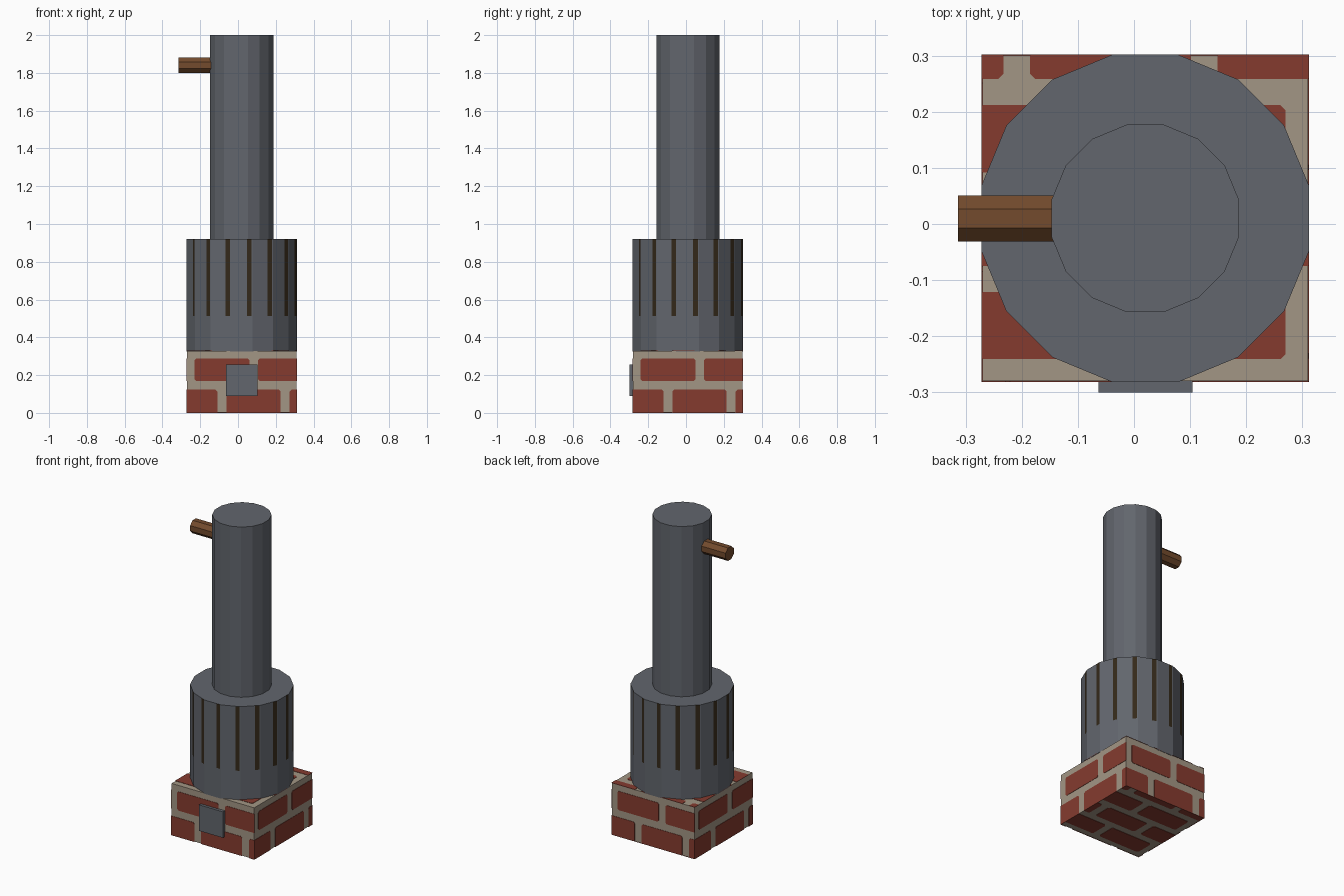
import bpy, bmesh, math
from mathutils import Vector

cube = bpy.data.objects.get("Cube")
if cube:
    bpy.data.objects.remove(cube, do_unlink=True)


def material(name, rgb):
    m = bpy.data.materials.new(name)
    m.use_nodes = True
    m.diffuse_color = (*rgb, 1)
    m.node_tree.nodes["Principled BSDF"].inputs["Base Color"].default_value = (*rgb, 1)
    return m


metal = material("grey_metal", (0.122, 0.132, 0.153))
slot = material("dark_slot", (0.034, 0.022, 0.010))
rust = material("rusty_brown", (0.172, 0.070, 0.026))
brick = material("red_brick", (0.235, 0.044, 0.028))
mortar = material("mortar", (0.365, 0.305, 0.233))


def prism(bm, points, offset):
    """Closed solid from a ring of points swept along an offset; returns the side faces."""
    a = [bm.verts.new(p) for p in points]
    b = [bm.verts.new(Vector(p) + Vector(offset)) for p in points]
    bm.faces.new(a[::-1])
    bm.faces.new(b)
    n = len(a)
    return [bm.faces.new((a[i], a[(i + 1) % n], b[(i + 1) % n], b[i])) for i in range(n)]


def finish(name, bm, *mats):
    bmesh.ops.recalc_face_normals(bm, faces=bm.faces)
    mesh = bpy.data.meshes.new(name)
    bm.to_mesh(mesh)
    bm.free()
    for m in mats:
        mesh.materials.append(m)
    obj = bpy.data.objects.new(name, mesh)
    bpy.context.collection.objects.link(obj)
    return obj


def box(name, lo, hi, mat):
    bm = bmesh.new()
    ring = [(lo[0], lo[1], lo[2]), (hi[0], lo[1], lo[2]), (hi[0], hi[1], lo[2]), (lo[0], hi[1], lo[2])]
    prism(bm, ring, (0, 0, hi[2] - lo[2]))
    return finish(name, bm, mat)


def polygon(sides, apothem):
    """Regular polygon with flat sides facing the axes."""
    r = apothem / math.cos(math.pi / sides)
    return [Vector((r * math.cos((i + 0.5) * math.tau / sides),
                    r * math.sin((i + 0.5) * math.tau / sides))) for i in range(sides)]


CX, CY = 0.02, 0.01      # main axis
S, H, T = 0.584, 0.33, 0.002   # base width, base height, brick relief

# Base: mortar block with thin bricks set flush with its outer size
h = S / 2
box("base_mortar", (CX - h + T, CY - h + T, T), (CX + h - T, CY + h - T, H - T), mortar)

EVEN = [(0.042, 0.332), (0.378, S)]
ODD = [(0, 0.163), (0.21, 0.497), (0.545, S)]


def bricks(bm, origin, u, v, height):
    """Lay running-bond bricks on a face; v runs from the mortar edge inwards."""
    origin, u, v = Vector(origin), Vector(u), Vector(v)
    inward = u.cross(v) * T
    for row in range(4):
        v0 = 0.041 + row * 0.1665
        v1 = min(v0 + 0.12, height)
        if v0 >= height:
            break
        if height - v1 < 0.01:
            v1 = height
        for u0, u1 in (ODD if row % 2 else EVEN):
            ring = []
            # clip brick corners except where the brick runs off the face
            for pu, pv, du, dv in ((u0, v0, 1, 1), (u1, v0, -1, 1), (u1, v1, -1, -1), (u0, v1, 1, -1)):
                if pu in (0, S) or pv == height:
                    ring.append((pu, pv))
                else:
                    c = 0.009
                    pair = [(pu, pv + dv * c), (pu + du * c, pv)]
                    ring += pair if du == dv else pair[::-1]
            prism(bm, [origin + u * p + v * q for p, q in ring], inward)


bm = bmesh.new()
for k in range(4):
    a = k * math.pi / 2
    right = Vector((round(math.cos(a)), round(math.sin(a)), 0))
    out = Vector((right.y, -right.x, 0))
    bricks(bm, Vector((CX, CY, H)) + out * h - right * h, right, (0, 0, -1), H)
bricks(bm, (CX + h, CY - h, H), (-1, 0, 0), (0, 1, 0), S)
finish("base_bricks", bm, brick)
bm = bmesh.new()
bricks(bm, (CX - h, CY - h, 0), (1, 0, 0), (0, 1, 0), S)
for vert in bm.verts:
    vert.co.z = T if vert.co.z > T / 2 else 0
finish("underside_bricks", bm, brick)

# Small door on the front of the base
box("base_door", (-0.063, -0.30, 0.09), (0.104, -0.27, 0.255), metal)

# Drum: each facet is split so that one strip of its upper part is a dark slot
Z0, Z1, Z2 = 0.325, 0.512, 0.92
corners = polygon(16, S / 2)
ring = []
for i, p in enumerate(corners):
    q = corners[(i + 1) % 16]
    ring += [p, p.lerp(q, 0.73), p.lerp(q, 0.95)]
bm = bmesh.new()
n = len(ring)
levels = [[bm.verts.new((CX + p.x, CY + p.y, z)) for p in ring] for z in (Z0, Z1, Z2)]
bm.faces.new(levels[0][::-1])
bm.faces.new(levels[2])
for lower, upper in zip(levels, levels[1:]):
    for i in range(n):
        j = (i + 1) % n
        f = bm.faces.new((lower[i], lower[j], upper[j], upper[i]))
        f.material_index = int(upper is levels[2] and i % 3 == 1)
finish("slotted_drum", bm, metal, slot)

# Tall chimney tube
bm = bmesh.new()
prism(bm, [(CX + p.x, CY + p.y, 0.91) for p in polygon(16, 0.167)], (0, 0, 1.09))
finish("chimney_tube", bm, metal)

# Side outlet pipe near the top
bm = bmesh.new()
prism(bm, [(-0.314, CY + p.x, 1.84 + p.y) for p in polygon(8, 0.041)], (0.2, 0, 0))
finish("outlet_pipe", bm, rust)
